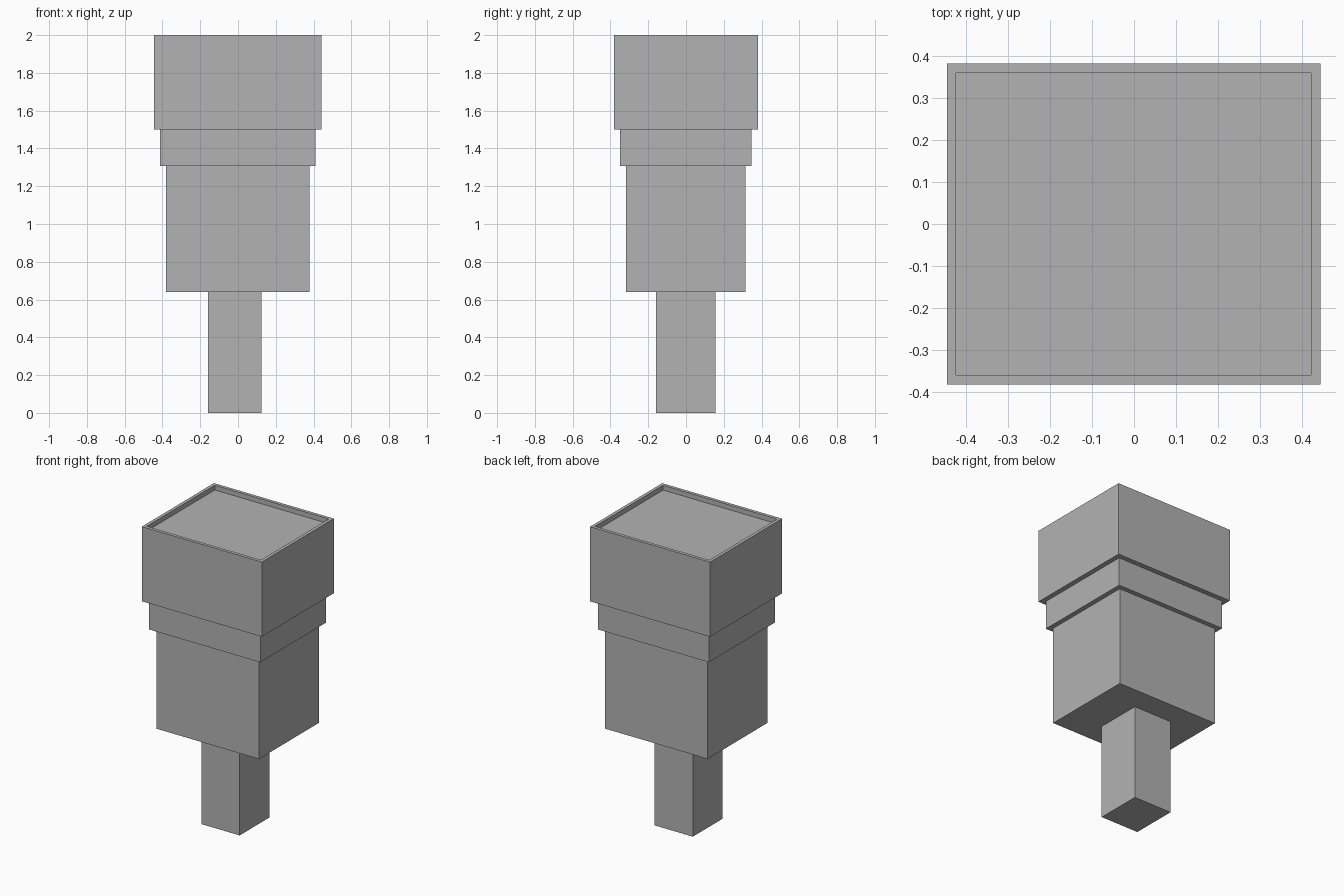
import bpy
import bmesh
from mathutils import Vector

cube = bpy.data.objects.get("Cube")
if cube:
    bpy.data.objects.remove(cube, do_unlink=True)

grey = bpy.data.materials.new("plain_grey")
grey.use_nodes = True
colour = (0.45, 0.45, 0.45, 1)
grey.diffuse_color = colour
grey.node_tree.nodes["Principled BSDF"].inputs["Base Color"].default_value = colour


def block(name, low, high, rim=0, depth=0):
    """Box between two corners, with an optional tray sunk into its top."""
    low, high = Vector(low), Vector(high)
    bm = bmesh.new()
    bmesh.ops.create_cube(bm, size=1)
    for v in bm.verts:
        v.co = (low + high) / 2 + v.co * (high - low)
    if rim:
        top = max(bm.faces, key=lambda f: f.calc_center_median().z)
        bmesh.ops.inset_region(bm, faces=[top], thickness=rim)
        floor = bmesh.ops.extrude_discrete_faces(bm, faces=[top])["faces"][0]
        bmesh.ops.translate(bm, verts=floor.verts, vec=(0, 0, -depth))
    mesh = bpy.data.meshes.new(name)
    bm.to_mesh(mesh)
    bm.free()
    mesh.materials.append(grey)
    obj = bpy.data.objects.new(name, mesh)
    bpy.context.collection.objects.link(obj)
    return obj


# Stem, slightly off centre
block("stem", (-0.16, -0.159, 0), (0.124, 0.156, 0.64))
# Stepped body
block("body", (-0.381, -0.318, 0.64), (0.378, 0.315, 1.308))
block("collar", (-0.413, -0.35, 1.308), (0.41, 0.347, 1.5))
# Head with a shallow tray on top
block("head", (-0.445, -0.381, 1.5), (0.443, 0.381, 2), rim=0.031, depth=0.032)
